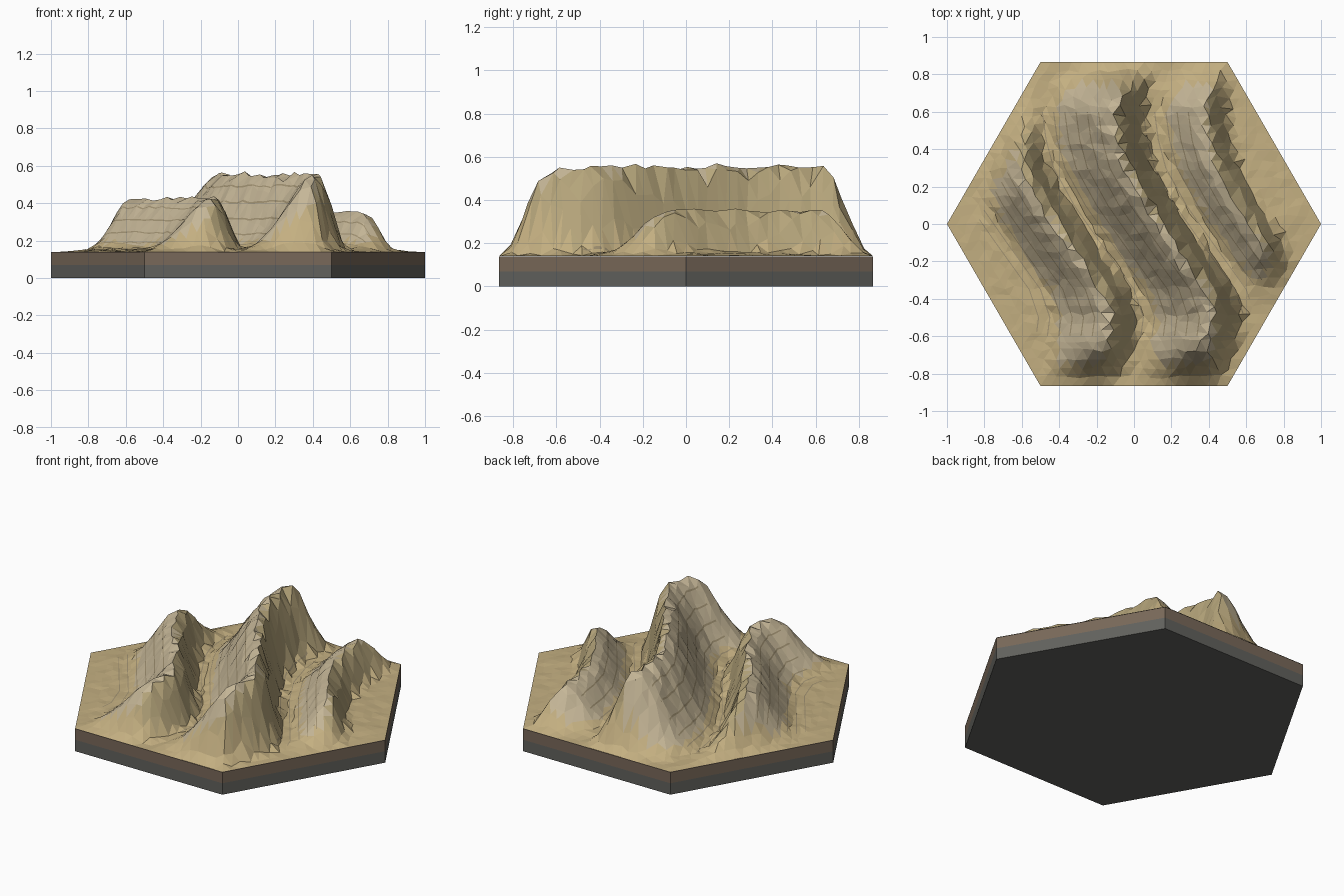
import bpy, bmesh, math, random
from mathutils import Vector
from mathutils.bvhtree import BVHTree

if "Cube" in bpy.data.objects:
    bpy.data.objects.remove(bpy.data.objects["Cube"])

random.seed(4)
R, TOP, N = 1.0, 0.14, 18
SQ3 = math.sqrt(3) / 2


def material(name, rgb):
    m = bpy.data.materials.new(name)
    m.diffuse_color = (*rgb, 1)
    m.use_nodes = True
    m.node_tree.nodes["Principled BSDF"].inputs["Base Color"].default_value = m.diffuse_color
    return m


SAND = material("sand", (0.55, 0.43, 0.22))
WIND = material("windward_sand", (0.56, 0.47, 0.31))
SLIP = material("slip_sand", (0.47, 0.38, 0.20))
SOIL = material("soil", (0.19, 0.14, 0.10))
ROCK = material("rock", (0.12, 0.12, 0.11))
LINE = material("ripple_sand", (0.36, 0.29, 0.17))

# shared crest line of the dunes: (y, x), offset sideways per dune
CREST = [(-0.9, 0.32), (-0.8, 0.36), (-0.65, 0.42), (-0.5, 0.44), (-0.35, 0.39), (-0.1, 0.21),
         (0.1, 0.07), (0.3, -0.04), (0.45, -0.08), (0.6, -0.10), (0.8, -0.04), (0.9, 0.0)]
# (sideways offset, height, windward length, slip length)
DUNES = [(-0.56, 0.29, 0.42, 0.17), (0.0, 0.42, 0.46, 0.17), (0.48, 0.215, 0.34, 0.15)]


def smooth(t):
    t = max(0.0, min(1.0, t))
    return t * t * (3 - 2 * t)


def crest_x(y):
    for (y0, x0), (y1, x1) in zip(CREST, CREST[1:]):
        if y <= y1:
            return x0 + (x1 - x0) * (y - y0) / (y1 - y0)
    return CREST[-1][1]


def edge_distance(x, y):
    return SQ3 * R - max(abs(y), SQ3 * abs(x) + 0.5 * abs(y))


def dune(x, y):
    """Height above the tile and the slope kind (0 flat, 1 windward, 2 slip)."""
    best, kind = 0.018, 0
    for off, h, wind, slip in DUNES:
        o = x - crest_x(y) - off
        if o <= 0:
            v, k = h * smooth(max(0.0, 1 + o / wind) ** 1.35), 1
        else:
            v, k = h * smooth(1 - o / slip), 2
        if v > best:
            best, kind = v, k
    return best * smooth(edge_distance(x, y) / 0.24), kind


def finish(name, bm, mats):
    me = bpy.data.meshes.new(name)
    bm.to_mesh(me)
    for m in mats:
        me.materials.append(m)
    ob = bpy.data.objects.new(name, me)
    bpy.context.collection.objects.link(ob)
    return ob


# layered hexagonal base
def slab(name, z0, z1, mat):
    bpy.ops.mesh.primitive_cylinder_add(vertices=6, radius=R, depth=z1 - z0,
                                        location=(0, 0, (z0 + z1) / 2), rotation=(0, 0, math.pi / 6))
    ob = bpy.context.object
    ob.name = name
    ob.data.materials.append(mat)


slab("rock_layer", 0, 0.07, ROCK)
slab("soil_layer", 0.07, TOP - 0.002, SOIL)

# faceted dune surface on a triangular grid
bm = bmesh.new()
grid = {}
for i in range(-N, N + 1):
    for j in range(max(-N, -N - i), min(N, N - i) + 1):
        x, y = (i + j / 2) / N, j * SQ3 / N
        if edge_distance(x, y) > 0.01:
            x += random.uniform(-0.012, 0.012)
            y += random.uniform(-0.012, 0.012)
            h = dune(x, y)[0]
            h += random.uniform(-0.5, 0.5) * (0.006 + 0.05 * h)
        else:
            h = 0
        grid[i, j] = bm.verts.new((x, y, TOP + max(0, h)))
for (i, j), v in grid.items():
    for a, b in (((i + 1, j), (i, j + 1)), ((i, j + 1), (i - 1, j + 1))):
        if a in grid and b in grid:
            f = bm.faces.new((v, grid[a], grid[b]))
            c = f.calc_center_median()
            h, k = dune(c.x, c.y)
            f.material_index = k if h > 0.05 and edge_distance(c.x, c.y) > 0.12 else 0
bm.normal_update()
tree = BVHTree.FromBMesh(bm)
finish("dune_surface", bm, (SAND, WIND, SLIP))
bm.free()

# thin wind ripples running along each windward slope
bm = bmesh.new()
for off, h, wind, slip in DUNES:
    for n in range(1, 7):
        o = -0.03 - 0.06 * n
        if -o > wind:
            continue
        last = None
        for s in range(49):
            y = -0.6 + s * 0.025
            x = crest_x(y) + off + o
            if edge_distance(x, y) < 0.12:
                last = None
                continue
            pair = []
            for side in (-0.003, 0.003):
                hit = tree.ray_cast(Vector((x + side, y, 2)), Vector((0, 0, -1)))[0]
                pair.append(bm.verts.new((x + side, y, hit.z + 0.002)))
            if last:
                bm.faces.new((last[0], last[1], pair[1], pair[0]))
            last = pair
finish("wind_ripples", bm, (LINE,))
bm.free()
